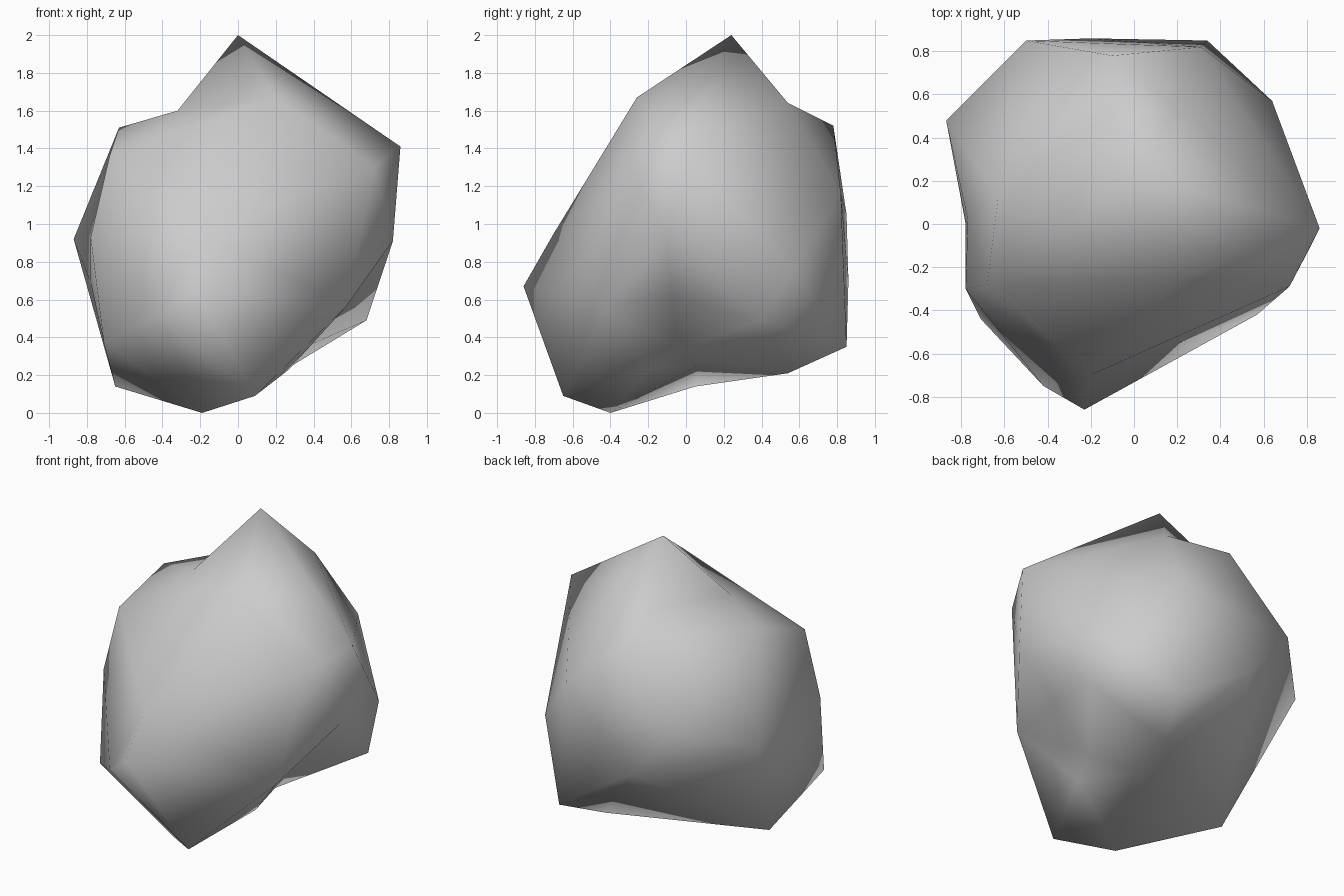
import bpy
import bmesh
from mathutils import Vector

# Remove the default object
default = bpy.data.objects.get("Cube")
if default:
    bpy.data.objects.remove(default, do_unlink=True)

# Corner points of the boulder by region, in hundredths of a unit
crown = [(0, 24, 200), (20, -26, 167), (-68, -28, 136), (-63, 12, 151),
         (19, 54, 164), (-10, 52, 163), (-10, 78, 152)]
left_flank = [(86, -2, 141), (82, -10, 91), (72, -29, 130), (64, 57, 76),
              (68, 40, 49), (57, -42, 56)]
right_flank = [(-87, 48, 92), (-78, -30, 93), (-71, -44, 37)]
front_nose = [(-23, -86, 67), (-42, -75, 52), (-20, -70, 95)]
back_wall = [(-50, 85, 105), (-20, 86, 70), (31, 82, 116), (34, 85, 35)]
underside = [(-19, -40, 0), (9, -65, 9), (27, -20, 23), (-65, 5, 14),
             (22, 54, 21)]
hollows = [(31, -5, 33), (56, -7, 62), (-78, 0, 69), (-77, 2, 93),
           (-32, -1, 160), (5, 6, 25)]
regions = [crown, left_flank, right_flank, front_nose, back_wall,
           underside, hollows]


def wrap_points(points, centre):
    """Skin the points as seen from the centre, so that hollows are kept."""
    bm = bmesh.new()
    target = {}
    for point in points:
        vert = bm.verts.new((point - centre).normalized())
        target[vert] = point
    bmesh.ops.convex_hull(bm, input=list(bm.verts))
    for vert, point in target.items():
        vert.co = point
    bmesh.ops.recalc_face_normals(bm, faces=list(bm.faces))
    return bm


def make_material(name, colour):
    material = bpy.data.materials.new(name)
    material.use_nodes = True
    material.diffuse_color = colour
    shader = material.node_tree.nodes["Principled BSDF"]
    shader.inputs["Base Color"].default_value = colour
    shader.inputs["Roughness"].default_value = 0.9
    return material


# Boulder: one smooth-shaded faceted stone
corners = [Vector(corner) / 100 for region in regions for corner in region]
stone = wrap_points(corners, Vector((0, 0.05, 0.85)))
mesh = bpy.data.meshes.new("boulder")
stone.to_mesh(mesh)
stone.free()
for face in mesh.polygons:
    face.use_smooth = True
mesh.materials.append(make_material("stone grey", (0.6, 0.6, 0.6, 1)))
boulder = bpy.data.objects.new("boulder", mesh)
bpy.context.collection.objects.link(boulder)
